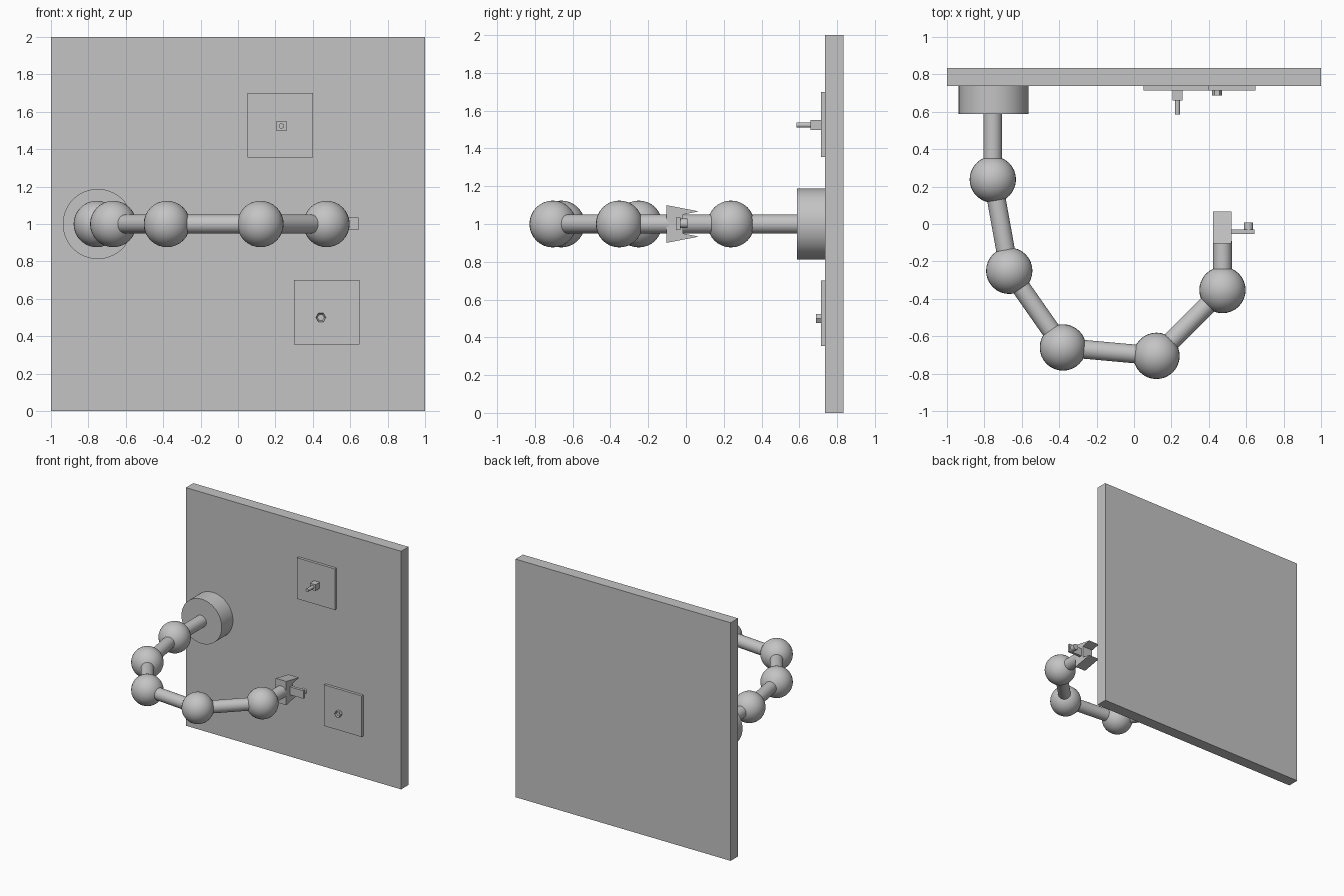
import bpy
import bmesh
import math
from mathutils import Vector

cube = bpy.data.objects.get("Cube")
if cube:
    bpy.data.objects.remove(cube, do_unlink=True)

grey = bpy.data.materials.new("light_grey")
grey.use_nodes = True
colour = (0.55, 0.55, 0.55, 1)
grey.diffuse_color = colour
grey.node_tree.nodes["Principled BSDF"].inputs["Base Color"].default_value = colour


def finish(obj, name, smooth=False):
    obj.name = name
    obj.data.materials.append(grey)
    if smooth:
        bpy.ops.object.shade_smooth_by_angle(angle=math.radians(35))
    return obj


def box(name, low, high):
    low, high = Vector(low), Vector(high)
    bpy.ops.mesh.primitive_cube_add(size=1, location=(low + high) / 2)
    obj = bpy.context.object
    obj.scale = high - low
    return finish(obj, name)


def rod(name, start, end, radius, sides=32):
    start, end = Vector(start), Vector(end)
    axis = end - start
    bpy.ops.mesh.primitive_cylinder_add(
        vertices=sides, radius=radius, depth=axis.length, location=(start + end) / 2)
    obj = bpy.context.object
    obj.rotation_euler = axis.to_track_quat("Z", "Y").to_euler()
    return finish(obj, name, sides > 8)


# Wall and round arm mount
WALL = 0.737
box("wall", (-1, WALL, 0), (1, 0.835, 2))
rod("arm_mount", (-0.75, WALL, 1), (-0.75, 0.588, 1), 0.187, 64)

# Jointed arm: rods between balls
path = [(-0.755, 0.6), (-0.755, 0.238), (-0.667, -0.25), (-0.38, -0.66),
        (0.12, -0.705), (0.473, -0.353), (0.473, -0.09)]
points = [Vector((x, y, 1)) for x, y in path]
for i, (a, b) in enumerate(zip(points, points[1:])):
    rod(f"arm_rod_{i + 1}", a, b, 0.05)
for i, p in enumerate(points[1:-1]):
    bpy.ops.mesh.primitive_uv_sphere_add(segments=32, ring_count=16, radius=0.124, location=p)
    finish(bpy.context.object, f"arm_joint_{i + 1}", True)

# Gripper: side profile with two tapering jaws, extruded across x
half = [(-0.104, 0.1), (0.067, 0.067), (-0.015, 0.05)]
profile = [(y, 1 + h) for y, h in half] + [(y, 1 - h) for y, h in reversed(half)]
bm = bmesh.new()
face = bm.faces.new([bm.verts.new((0.423, y, z)) for y, z in profile])
moved = bmesh.ops.extrude_face_region(bm, geom=[face])["geom"]
bmesh.ops.translate(bm, vec=(0.098, 0, 0),
                    verts=[v for v in moved if isinstance(v, bmesh.types.BMVert)])
bmesh.ops.recalc_face_normals(bm, faces=bm.faces)
mesh = bpy.data.meshes.new("gripper")
bm.to_mesh(mesh)
bm.free()
gripper = bpy.data.objects.new("gripper", mesh)
bpy.context.collection.objects.link(gripper)
finish(gripper, "gripper")

# Sensor bracket on the side of the gripper
box("sensor_bracket", (0.515, -0.053, 0.968), (0.645, -0.03, 1.035))
rod("sensor_lens", (0.612, -0.032, 1.003), (0.612, 0.008, 1.003), 0.025, 16)

# Upper panel with a square boss and pin
PANEL = 0.714
box("upper_panel", (0.05, PANEL, 1.355), (0.4, WALL, 1.7))
box("pin_boss", (0.206, 0.66, 1.498), (0.258, PANEL, 1.55))
rod("pin", (0.232, 0.662, 1.524), (0.232, 0.586, 1.524), 0.014, 16)

# Lower panel with a hexagonal nut
box("lower_panel", (0.3, PANEL, 0.355), (0.65, WALL, 0.7))
nut = rod("hex_nut", (0.443, PANEL, 0.5), (0.443, 0.687, 0.5), 0.027, 6)
nut.rotation_euler = (math.radians(90), math.radians(30), 0)
bm = bmesh.new()
bm.from_mesh(nut.data)
cap = max(bm.faces, key=lambda f: f.calc_center_median().z)
bmesh.ops.inset_region(bm, faces=[cap], thickness=0.009)
bmesh.ops.translate(bm, vec=(0, 0, -0.012), verts=list(cap.verts))
bm.to_mesh(nut.data)
bm.free()
